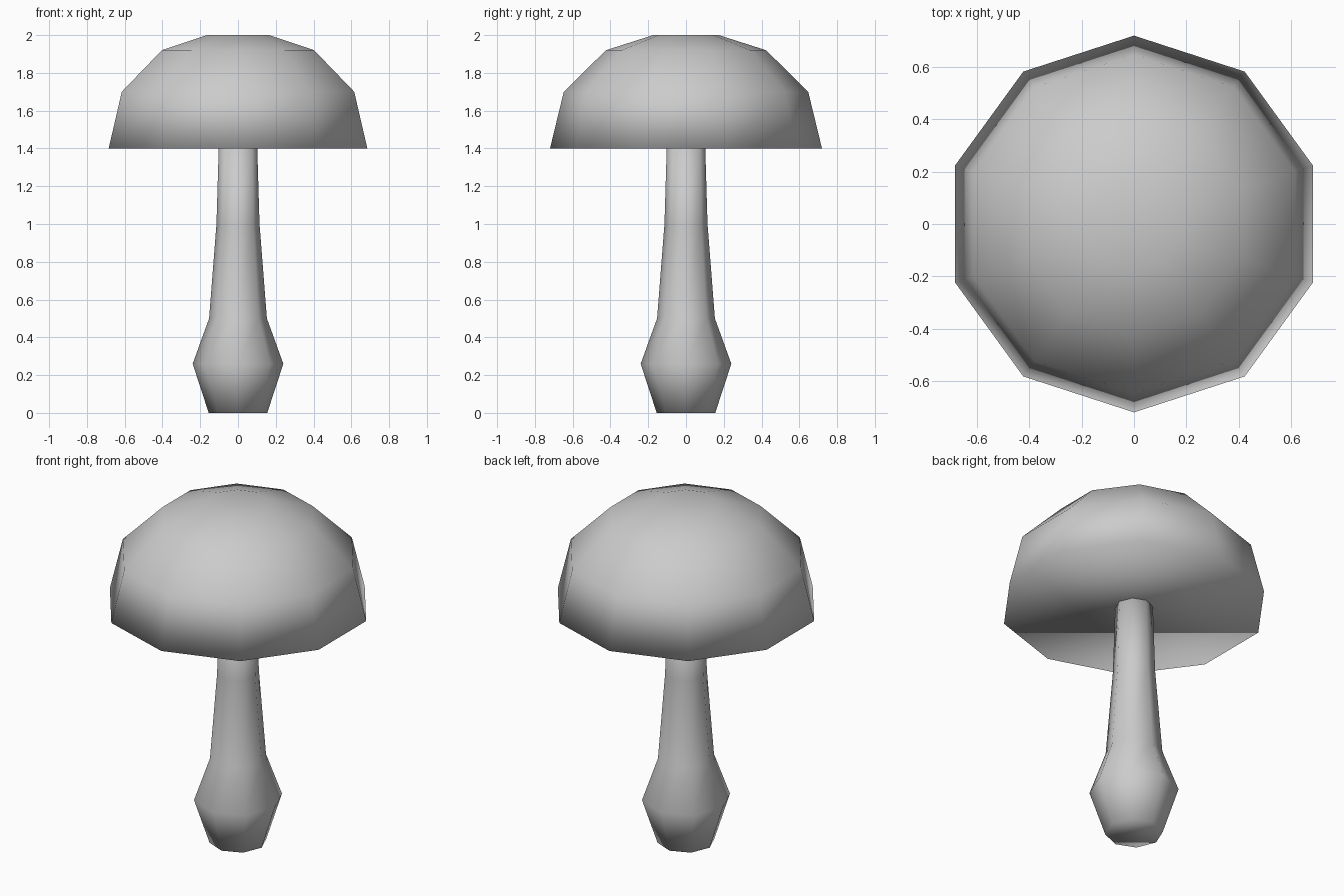
import bpy
import bmesh
from math import cos, sin, tau, pi

cube = bpy.data.objects.get("Cube")
if cube:
    bpy.data.objects.remove(cube, do_unlink=True)

# One plain grey for the whole model
grey = bpy.data.materials.new("plain grey")
grey.use_nodes = True
colour = (0.6, 0.6, 0.6, 1)
grey.diffuse_color = colour
grey.node_tree.nodes["Principled BSDF"].inputs["Base Color"].default_value = colour


def lathe(name, profile, sides):
    """Closed low-poly solid from (radius, height) rings, one corner on +y."""
    bm = bmesh.new()
    rings = []
    for radius, z in profile:
        angles = [pi / 2 + tau * i / sides for i in range(sides)]
        rings.append([bm.verts.new((radius * cos(a), radius * sin(a), z)) for a in angles])
    for low, high in zip(rings, rings[1:]):
        for i in range(sides):
            j = (i + 1) % sides
            bm.faces.new((low[i], low[j], high[j], high[i]))
    bm.faces.new(rings[0][::-1])
    bm.faces.new(rings[-1])
    for face in bm.faces:
        face.smooth = True
    mesh = bpy.data.meshes.new(name)
    bm.to_mesh(mesh)
    bm.free()
    mesh.materials.append(grey)
    obj = bpy.data.objects.new(name, mesh)
    bpy.context.collection.objects.link(obj)
    return obj


# Stem with a swollen foot
lathe("stem", [(0.155, 0), (0.24, 0.26), (0.153, 0.5), (0.114, 1.0), (0.102, 1.4)], 8)

# Domed cap with a flat underside and a small flat crown
lathe("cap", [(0.72, 1.4), (0.647, 1.7), (0.424, 1.92), (0.174, 2.0)], 10)
